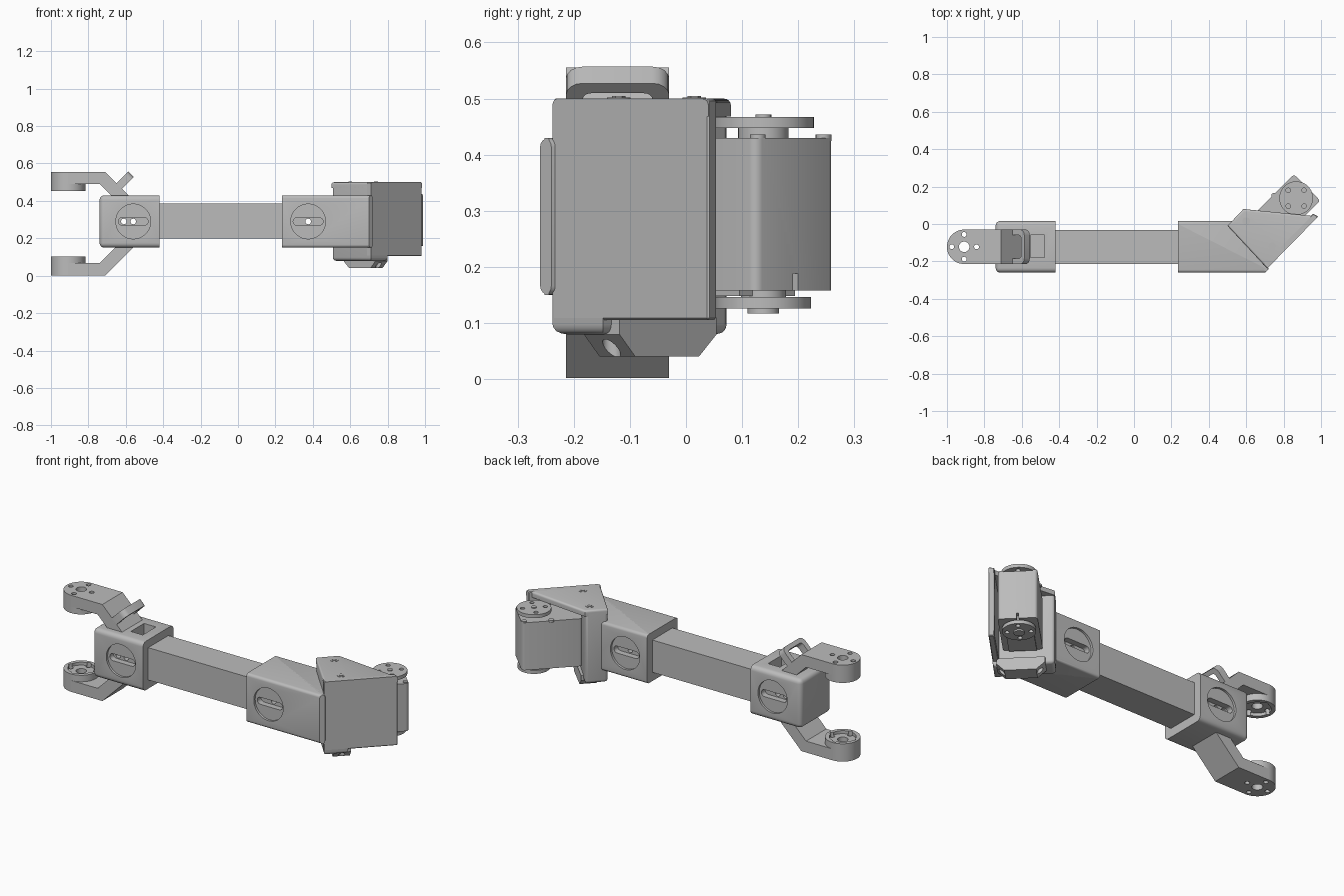
import bpy, bmesh, math
from mathutils import Matrix, Vector

if "Cube" in bpy.data.objects:
    bpy.data.objects.remove(bpy.data.objects["Cube"], do_unlink=True)

grey = bpy.data.materials.new("plain grey")
grey.use_nodes = True
grey.diffuse_color = (0.5, 0.5, 0.5, 1)
grey.node_tree.nodes["Principled BSDF"].inputs["Base Color"].default_value = (0.5, 0.5, 0.5, 1)

CY, CZ = -0.122, 0.29          # arm centre line
MID_Z = 0.2785                 # fork symmetry height


def add(name, bm):
    bmesh.ops.recalc_face_normals(bm, faces=bm.faces)
    mesh = bpy.data.meshes.new(name)
    bm.to_mesh(mesh)
    bm.free()
    ob = bpy.data.objects.new(name, mesh)
    bpy.context.collection.objects.link(ob)
    mesh.materials.append(grey)
    return ob


def prism(name, pts, lo, hi, axis="z", bevel=0, keep=None, seg=4):
    """Extrude a 2D outline (xy along z, or xz along y)."""
    bm = bmesh.new()
    place = (lambda p, d: (p[0], p[1], d)) if axis == "z" else (lambda p, d: (p[0], d, p[1]))
    face = bm.faces.new([bm.verts.new(place(p, lo)) for p in pts])
    ext = bmesh.ops.extrude_face_region(bm, geom=[face])
    up = Vector(place((0, 0), hi - lo))
    bmesh.ops.translate(bm, vec=up, verts=[v for v in ext["geom"] if isinstance(v, bmesh.types.BMVert)])
    bmesh.ops.recalc_face_normals(bm, faces=bm.faces)
    if bevel:
        edges = [e for e in bm.edges if keep is None or keep(e.verts[0].co, e.verts[1].co)]
        bmesh.ops.bevel(bm, geom=edges, offset=bevel, segments=seg, profile=0.5, affect="EDGES")
    return add(name, bm)


def rect(x0, x1, y0, y1):
    return [(x0, y0), (x1, y0), (x1, y1), (x0, y1)]


def cylinder(name, x, y, z, r, h, axis="z", n=40):
    bm = bmesh.new()
    m = Matrix.Translation((x, y, z))
    if axis == "y":
        m = m @ Matrix.Rotation(math.pi / 2, 4, "X")
    bmesh.ops.create_cone(bm, cap_ends=True, segments=n, radius1=r, radius2=r, depth=h, matrix=m)
    return add(name, bm)


def slot(x, z, half, r):
    """Outline of a rounded slot along x."""
    return [(x + s * half + r * math.cos(a), z + r * math.sin(a))
            for s, base in ((1, -math.pi / 2), (-1, math.pi / 2))
            for a in [base + math.pi * i / 10 for i in range(11)]]


def apply_bool(ob, tools, op="DIFFERENCE"):
    bpy.context.view_layer.objects.active = ob
    for t in tools:
        mod = ob.modifiers.new("bool", "BOOLEAN")
        mod.operation, mod.object, mod.solver = op, t, "EXACT"
        bpy.ops.object.modifier_apply(modifier=mod.name)
        bpy.data.objects.remove(t, do_unlink=True)


def turned(name, along, across, z0, z1, cx, cy, bevel=0, keep=None, seg=3):
    """Box turned 45 degrees about z, centred on (cx, cy)."""
    ob = prism(name, rect(-along, along, -across, across), z0, z1, bevel=bevel, keep=keep, seg=seg)
    ob.data.transform(Matrix.Translation((cx, cy, 0)) @ Matrix.Rotation(math.pi / 4, 4, "Z"))
    return ob


def vertical(a, b):
    return abs(a.z - b.z) > 0.05


# Square tube
prism("tube", rect(-0.44, 0.30, -0.213, -0.031), 0.2, 0.385)

# Sleeves with round recess, slot and through holes on both sides
left_sleeve = prism("left_sleeve", rect(-0.74, -0.42, -0.26, 0.016), 0.15, 0.43, bevel=0.025,
                    keep=lambda a, b: a.x + b.x < -0.85)
right_outline = [(0.235, -0.26), (0.7, -0.26), (0.72, -0.24), (0.6, 0.016), (0.235, 0.016)]
right_sleeve = prism("right_sleeve", right_outline, 0.15, 0.43, bevel=0.016,
                     keep=lambda a, b: abs(a.x - b.x) > 0.1)
for sleeve, cx, holes in ((left_sleeve, -0.56, (-0.61, -0.56)), (right_sleeve, 0.375, (0.375,))):
    for y, inward in ((-0.26, 1), (0.016, -1)):
        apply_bool(sleeve, [cylinder("cut", cx, y, CZ, 0.093, 0.026, "y", 48)])
        ends = sorted((y - inward * 0.02, y + inward * 0.047))
        apply_bool(sleeve, [prism("cut", slot(cx, CZ, 0.06, 0.02), *ends, axis="y")])
    apply_bool(sleeve, [cylinder("cut", x, CY, CZ, 0.015, 0.5, "y", 20) for x in holes])
apply_bool(left_sleeve, [prism("window", rect(-0.553, -0.478, -0.18, -0.06), 0.32, 0.5)])

# Fork arms: bent link, round pad, bolt holes
link = [(-0.91, 0.49), (-0.74, 0.49), (-0.655, 0.405), (-0.56, 0.405), (-0.71, 0.555), (-0.91, 0.555)]
for name, flip in (("upper_fork", 1), ("lower_fork", -1)):
    arm = prism(name, link, CY - 0.092, CY + 0.092, "y")
    apply_bool(arm, [cylinder("pad", -0.908, CY, 0.504, 0.092, 0.102, n=48)], "UNION")
    cuts = [cylinder("cut", -0.908, CY, 0.45, 0.07, 0.04),
            cylinder("cut", -0.908, CY, 0.5, 0.028, 0.3)]
    for i in range(4):
        a = i * math.pi / 2
        cuts.append(cylinder("cut", -0.908 + 0.066 * math.cos(a), CY + 0.066 * math.sin(a),
                             0.5, 0.013, 0.3, n=16))
    apply_bool(arm, cuts)
    if flip < 0:
        arm.data.transform(Matrix.Translation((0, 0, 2 * MID_Z)) @ Matrix.Scale(-1, 4, (0, 0, 1)))
        arm.data.flip_normals()

# Slanted cable loop on the upper fork
loop = prism("cable_loop", rect(-0.06, 0.085, -0.092, 0.092), -0.021, 0.021, bevel=0.03,
             keep=lambda a, b: abs(a.z - b.z) > 0.01 and a.x > 0)
apply_bool(loop, [prism("cut", rect(-0.02, 0.06, -0.062, 0.062), -0.1, 0.1, bevel=0.015, keep=vertical)])
loop.data.transform(Matrix.Translation((-0.632, CY, 0.482)) @ Matrix.Rotation(-math.pi / 4, 4, "Y"))

# Elbow housing: back wall, outer plate and roof
A, B, C, D = (0.5, -0.01), (0.585, 0.08), (0.985, 0.04), (0.712, -0.238)
prism("housing_back", [A, B, (0.80, -0.148), D], 0.08, 0.5, bevel=0.018,
      keep=lambda a, b: a.x + b.x < 1.3 or a.z + b.z < 0.2)
prism("housing_plate", [D, C, (0.958, 0.055), (0.688, -0.215)], 0.105, 0.5, bevel=0.004, seg=1)
roof = prism("housing_roof", [A, B, C, D], 0.468, 0.5, bevel=0.012,
             keep=lambda a, b: a.z + b.z > 0.99 and a.x + b.x < 1.6)

# Screws on the roof: counterbore with a small head
for x, y in ((0.6, 0.015), (0.738, -0.12)):
    cylinder("screw_washer", x, y, 0.5, 0.021, 0.004, n=24)
    cylinder("screw_head", x, y, 0.501, 0.012, 0.008, n=6)

# Tapered clamp bar under the housing
bar = prism("clamp_bar", [(-0.12, 0.11), (-0.12, 0.08), (-0.075, 0.04), (0.085, 0.04), (0.125, 0.08),
                          (0.125, 0.11)], -0.045, 0.045, "y")
apply_bool(bar, [cylinder("cut", x, 0, 0.07, 0.016, 0.3, n=20) for x in (-0.09, 0.1)])
bar.data.transform(Matrix.Translation((0.68, -0.062, 0)) @ Matrix.Rotation(-math.pi / 4, 4, "Z"))

# Motor body with chamfered corners and cable notch
motor = turned("motor_body", 0.16, 0.1, 0.158, 0.43, 0.812, 0.082, 0.016, vertical, 3)
apply_bool(motor, [turned("cut", 0.03, 0.006, 0.1, 0.188, 0.925, 0.195)])
turned("motor_lower_step", 0.12, 0.07, 0.148, 0.16, 0.79, 0.06)
for x, y in ((0.855, 0.245), (0.972, 0.128), (0.748, 0.152)):
    cylinder("motor_screw", x, y, 0.43, 0.014, 0.012, n=16)

# Drive discs, hubs and disc bolts
MX, MY = 0.867, 0.138
cylinder("upper_hub", MX, MY, 0.438, 0.045, 0.03)
cylinder("lower_hub", MX, MY, 0.152, 0.04, 0.026)
cylinder("lower_cap", MX, MY, 0.124, 0.028, 0.014)
for name, z, r in (("upper_disc", 0.4575, 0.09), ("lower_disc", 0.136, 0.085)):
    disc = cylinder(name, MX, MY, z, r, 0.02, n=56)
    cuts = [cylinder("cut", MX + 0.06 * math.cos(a), MY + 0.06 * math.sin(a), z, 0.012, 0.1, n=16)
            for a in [math.pi / 4 + i * math.pi / 2 for i in range(4)]]
    apply_bool(disc, cuts)
cylinder("disc_bolt", MX, MY, 0.468, 0.014, 0.008, n=20)

# Smooth the rounded parts, keep hard edges crisp
bpy.ops.object.select_all(action="DESELECT")
for ob in bpy.context.collection.objects:
    if ob.type == "MESH":
        ob.select_set(True)
        bpy.context.view_layer.objects.active = ob
bpy.ops.object.shade_smooth_by_angle(angle=math.radians(35))
